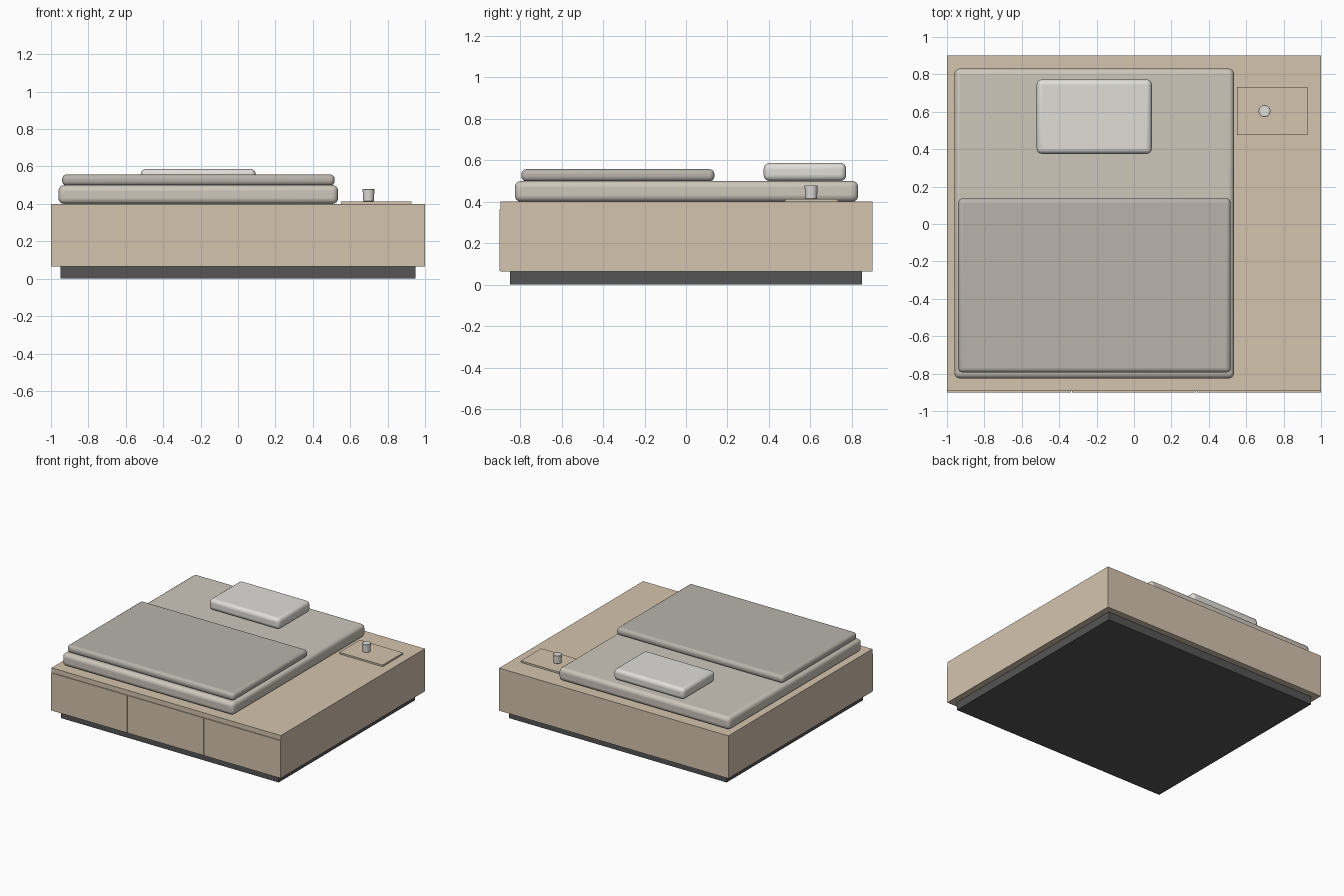
import bpy

if "Cube" in bpy.data.objects:
    bpy.data.objects.remove(bpy.data.objects["Cube"])

def material(name, rgb):
    m = bpy.data.materials.new(name)
    m.diffuse_color = (*rgb, 1)
    m.use_nodes = True
    m.node_tree.nodes["Principled BSDF"].inputs["Base Color"].default_value = m.diffuse_color
    return m

wood = material("oak", (0.66, 0.55, 0.42))
dark = material("dark_base", (0.09, 0.09, 0.09))
linen = material("linen", (0.61, 0.57, 0.50))
wool = material("wool", (0.48, 0.45, 0.41))
cotton = material("cotton", (0.75, 0.73, 0.69))

def finish(ob, name, mat, bevel, segments=4):
    ob.name = name
    ob.data.materials.append(mat)
    if bevel:
        mod = ob.modifiers.new("soft_edges", 'BEVEL')
        mod.width = bevel
        mod.segments = segments
        mod.limit_method = 'ANGLE'
        bpy.ops.object.shade_smooth_by_angle()
    return ob

def box(name, x, y, z, mat, bevel=0):
    """Box spanning the given (min, max) ranges."""
    bpy.ops.mesh.primitive_cube_add(size=1, location=[sum(r) / 2 for r in (x, y, z)])
    ob = bpy.context.object
    ob.scale = [r[1] - r[0] for r in (x, y, z)]
    bpy.ops.object.transform_apply(location=False, rotation=False, scale=True)
    return finish(ob, name, mat, bevel)

# Recessed plinth and platform
box("plinth", (-0.95, 0.95), (-0.85, 0.85), (0, 0.064), dark)
box("platform", (-1, 1), (-0.894, 0.9), (0.064, 0.4), wood)

# Three drawer fronts with thin gaps
width, gap = 2 / 3, 0.003
for i in range(3):
    left = -1 + i * width
    box(f"drawer_front_{i + 1}",
        (left + (gap if i else 0), left + width - (gap if i < 2 else 0)),
        (-0.9, -0.893), (0.066, 0.362), wood)

# Bedding
box("mattress", (-0.96, 0.535), (-0.826, 0.831), (0.4, 0.5), linen, 0.03)
box("blanket", (-0.94, 0.517), (-0.794, 0.137), (0.498, 0.557), wool, 0.024)
box("pillow", (-0.52, 0.095), (0.375, 0.773), (0.5, 0.587), cotton, 0.028)

# Tray and cup on the side ledge
box("tray", (0.55, 0.928), (0.477, 0.733), (0.4, 0.413), wood)
bpy.ops.mesh.primitive_cone_add(vertices=32, radius1=0.028, radius2=0.032,
                                depth=0.066, location=(0.698, 0.604, 0.446))
finish(bpy.context.object, "cup", cotton, 0.003, 2)
